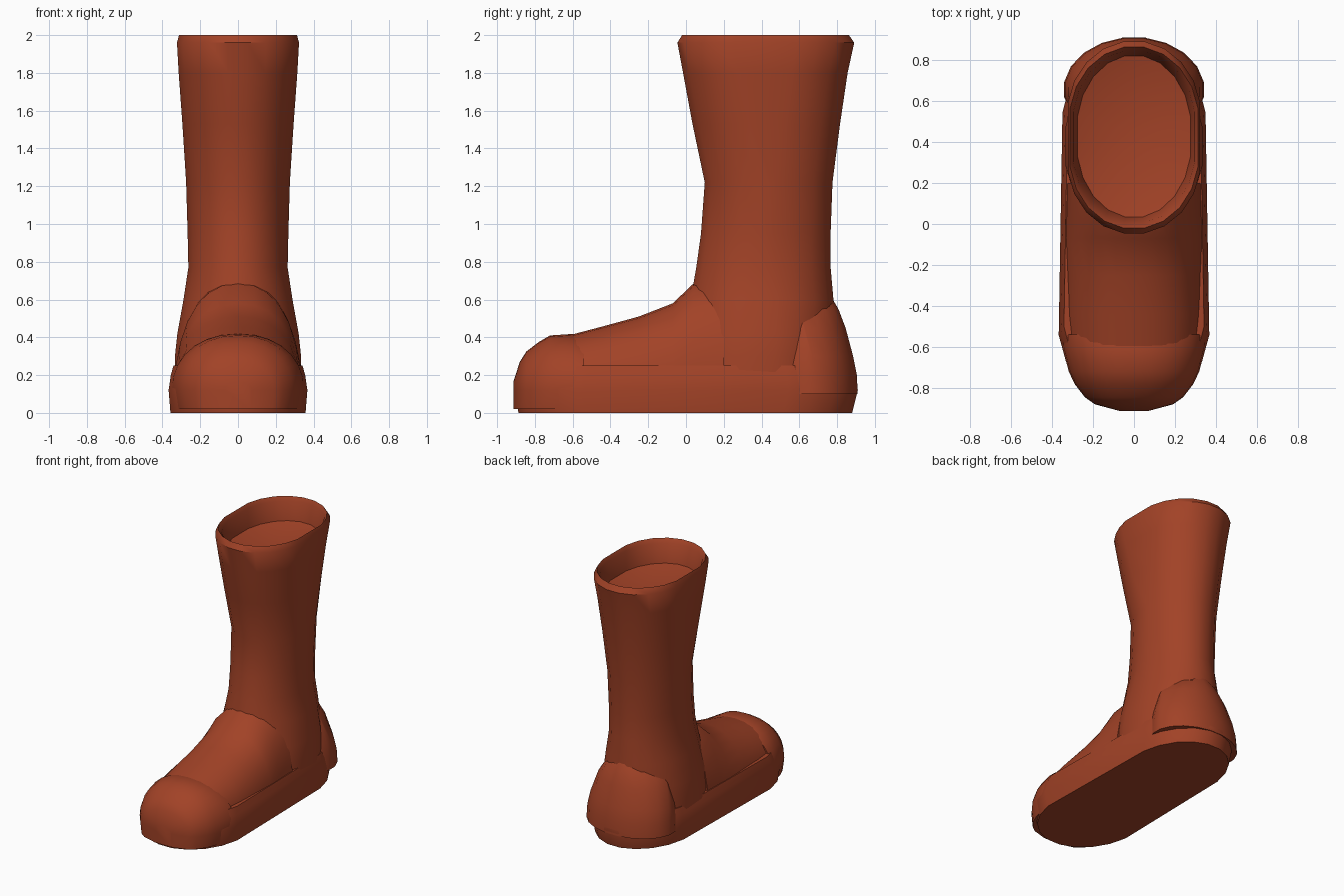
import bpy, bmesh
from math import sin, cos, pi

cube = bpy.data.objects.get("Cube")
if cube:
    bpy.data.objects.remove(cube)

leather = bpy.data.materials.new("red brown leather")
leather.use_nodes = True
colour = (0.36, 0.055, 0.02, 1)
leather.diffuse_color = colour
leather.node_tree.nodes["Principled BSDF"].inputs["Base Color"].default_value = colour


def outline(z, front, back, w, end, taper=0.0, n=10):
    """Horizontal rounded outline: straight sides with half-ellipse ends."""
    pts = []
    for tip, sign in ((front, -1), (back, 1)):
        for i in range(n):
            a = pi * (i + 0.5) / n
            x = -sign * w * cos(a) * (1 - taper * (sign > 0))
            pts.append((-x * -1, tip - sign * end * (1 - sin(a)), z))
    return pts


def arch(y, w, top, low=0.12, n=14):
    """Upright cross-section of the foot: flat base, domed top."""
    pts = [(-w * 0.95, y, 0.02), (w * 0.95, y, 0.02)]
    for i in range(n + 1):
        a = pi * i / n
        c = cos(a)
        x = w * abs(c) ** 0.9 * (1 if c > 0 else -1)
        pts.append((x, y, low + (top - low) * sin(a) ** 0.95 if 0 < i < n else low))
    return pts


def loft(name, rings, tip=None):
    """Skin a list of rings; close the last one with a fan if a tip is given."""
    bm = bmesh.new()
    rows = [[bm.verts.new(p) for p in r] for r in rings]
    n = len(rows[0])
    for a, b in zip(rows, rows[1:]):
        for i in range(n):
            j = (i + 1) % n
            bm.faces.new((a[i], a[j], b[j], b[i]))
    bm.faces.new(rows[0])
    if tip:
        t = bm.verts.new(tip)
        for i in range(n):
            bm.faces.new((rows[-1][i], rows[-1][(i + 1) % n], t))
    else:
        bm.faces.new(rows[-1])
    bmesh.ops.recalc_face_normals(bm, faces=bm.faces)
    mesh = bpy.data.meshes.new(name)
    bm.to_mesh(mesh)
    bm.free()
    mesh.materials.append(leather)
    ob = bpy.data.objects.new(name, mesh)
    bpy.context.collection.objects.link(ob)
    bpy.ops.object.select_all(action="DESELECT")
    ob.select_set(True)
    bpy.context.view_layer.objects.active = ob
    bpy.ops.object.shade_smooth_by_angle(angle=0.7)
    return ob


# Thick rubber band around the whole foot
loft("sole", [outline(z, f, b, w, 0.44, 0.05) for z, f, b, w in (
    (0.0, -0.892, 0.885, 0.362), (0.12, -0.913, 0.915, 0.372),
    (0.2, -0.895, 0.905, 0.36), (0.25, -0.87, 0.89, 0.346))])

# Domed cap over the toes
loft("toe_cap", [arch(*s) for s in (
    (-0.912, 0.07, 0.17), (-0.88, 0.19, 0.27), (-0.845, 0.24, 0.325),
    (-0.78, 0.29, 0.375), (-0.72, 0.318, 0.41), (-0.6, 0.35, 0.418),
    (-0.54, 0.355, 0.40))])

# Instep rising into the ankle
loft("instep", [arch(*s) for s in (
    (-0.66, 0.32, 0.40), (-0.44, 0.338, 0.458), (-0.25, 0.34, 0.51),
    (-0.07, 0.343, 0.58), (0.04, 0.335, 0.685), (0.2, 0.33, 0.71))])

# Rounded heel counter
loft("heel_cap", [outline(z, 0.4, b, w, 0.26) for z, b, w in (
    (0.1, 0.912, 0.345), (0.2, 0.908, 0.34), (0.3, 0.888, 0.325),
    (0.45, 0.848, 0.28), (0.55, 0.81, 0.22), (0.61, 0.775, 0.13))])

# Leg with flared rim, inner wall and shallow funnel inside
leg = ((0.1, -0.02, 0.77, 0.34), (0.3, -0.02, 0.78, 0.338),
       (0.42, -0.01, 0.785, 0.325), (0.6, 0.02, 0.785, 0.292),
       (0.77, 0.05, 0.77, 0.266), (0.95, 0.075, 0.77, 0.27),
       (1.22, 0.095, 0.78, 0.278), (1.53, 0.03, 0.82, 0.298),
       (1.8, -0.02, 0.86, 0.318), (1.96, -0.05, 0.895, 0.327),
       (2.0, -0.025, 0.867, 0.316), (1.97, 0.0, 0.85, 0.30),
       (1.83, 0.03, 0.825, 0.28))
loft("leg", [outline(z, f, b, w, 0.36) for z, f, b, w in leg], (0, 0.45, 1.74))
